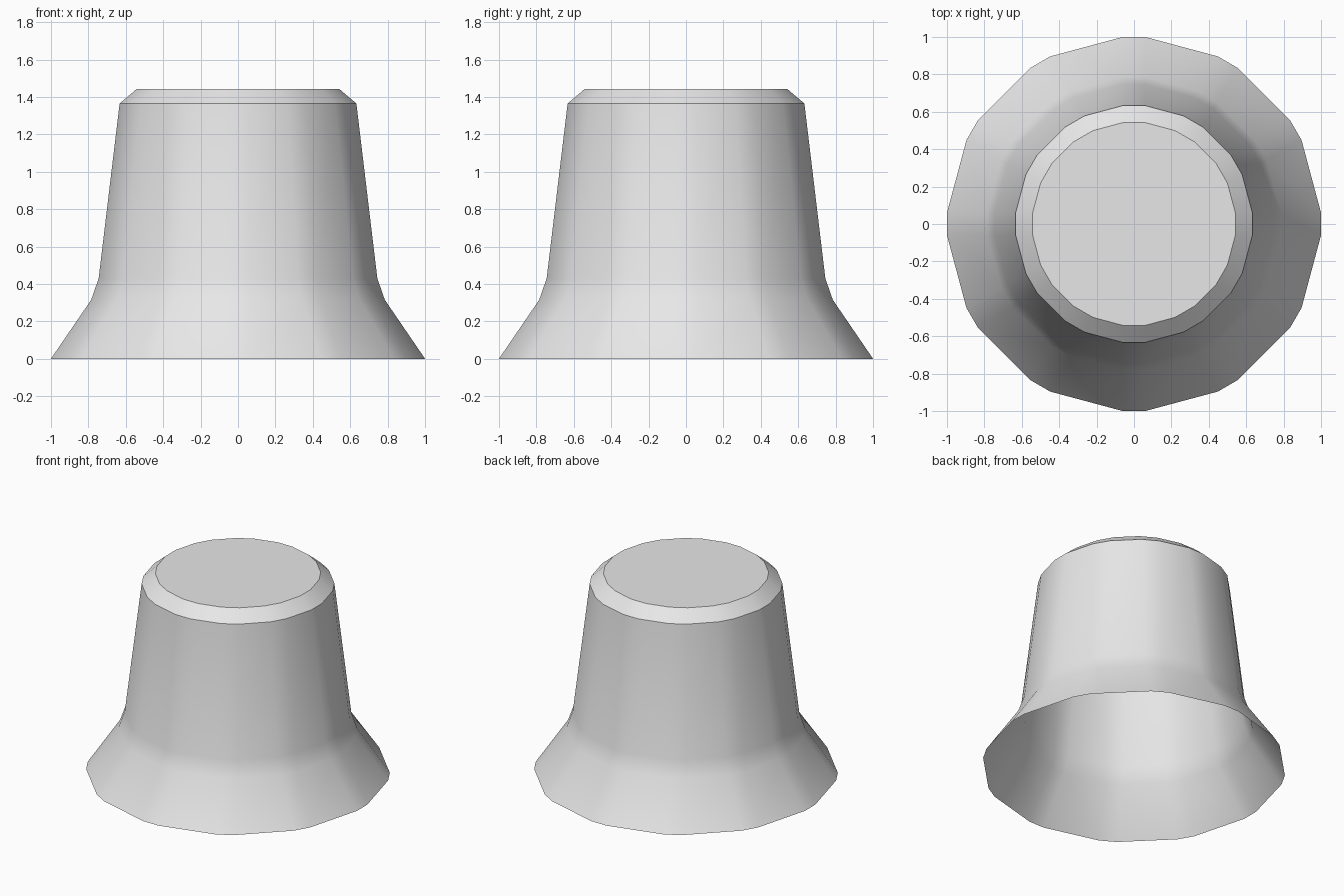
import bpy
import bmesh
from math import asin, cos, sin, pi, radians

cube = bpy.data.objects.get("Cube")
if cube:
    bpy.data.objects.remove(cube, do_unlink=True)

SIDES = 12
CORNER = 0.06  # half width of the flattened corners

# Outer profile from the open foot to the top: (half width, height)
PROFILE = [(1.0, 0.0), (0.785, 0.315), (0.745, 0.43), (0.633, 1.365), (0.542, 1.442)]


def ring(bm, half_width, z):
    """One twelve-sided ring whose corners are cut to a constant width."""
    radius = (half_width ** 2 + CORNER ** 2) ** 0.5
    cut = asin(CORNER / radius)
    angles = [2 * pi * i / SIDES + s * cut for i in range(SIDES) for s in (-1, 1)]
    return [bm.verts.new((radius * cos(a), radius * sin(a), z)) for a in angles]


# Flared hollow shell, closed at the top and open at the foot
bm = bmesh.new()
rings = [ring(bm, w, z) for w, z in PROFILE]
for low, high in zip(rings, rings[1:]):
    for i in range(len(low)):
        j = (i + 1) % len(low)
        bm.faces.new((low[i], low[j], high[j], high[i]))
bm.faces.new(rings[-1])

mesh = bpy.data.meshes.new("flared_cap")
bm.to_mesh(mesh)
bm.free()
cap = bpy.data.objects.new("flared_cap", mesh)
bpy.context.collection.objects.link(cap)

# Plain grey
grey = bpy.data.materials.new("light_grey")
grey.use_nodes = True
colour = (0.8, 0.8, 0.8, 1.0)
grey.diffuse_color = colour
for node in grey.node_tree.nodes:
    if node.type == "BSDF_PRINCIPLED":
        node.inputs["Base Color"].default_value = colour
mesh.materials.append(grey)

# Soft body with crisp chamfer edges
bpy.ops.object.select_all(action="DESELECT")
cap.select_set(True)
bpy.context.view_layer.objects.active = cap
bpy.ops.object.shade_smooth_by_angle(angle=radians(30))
